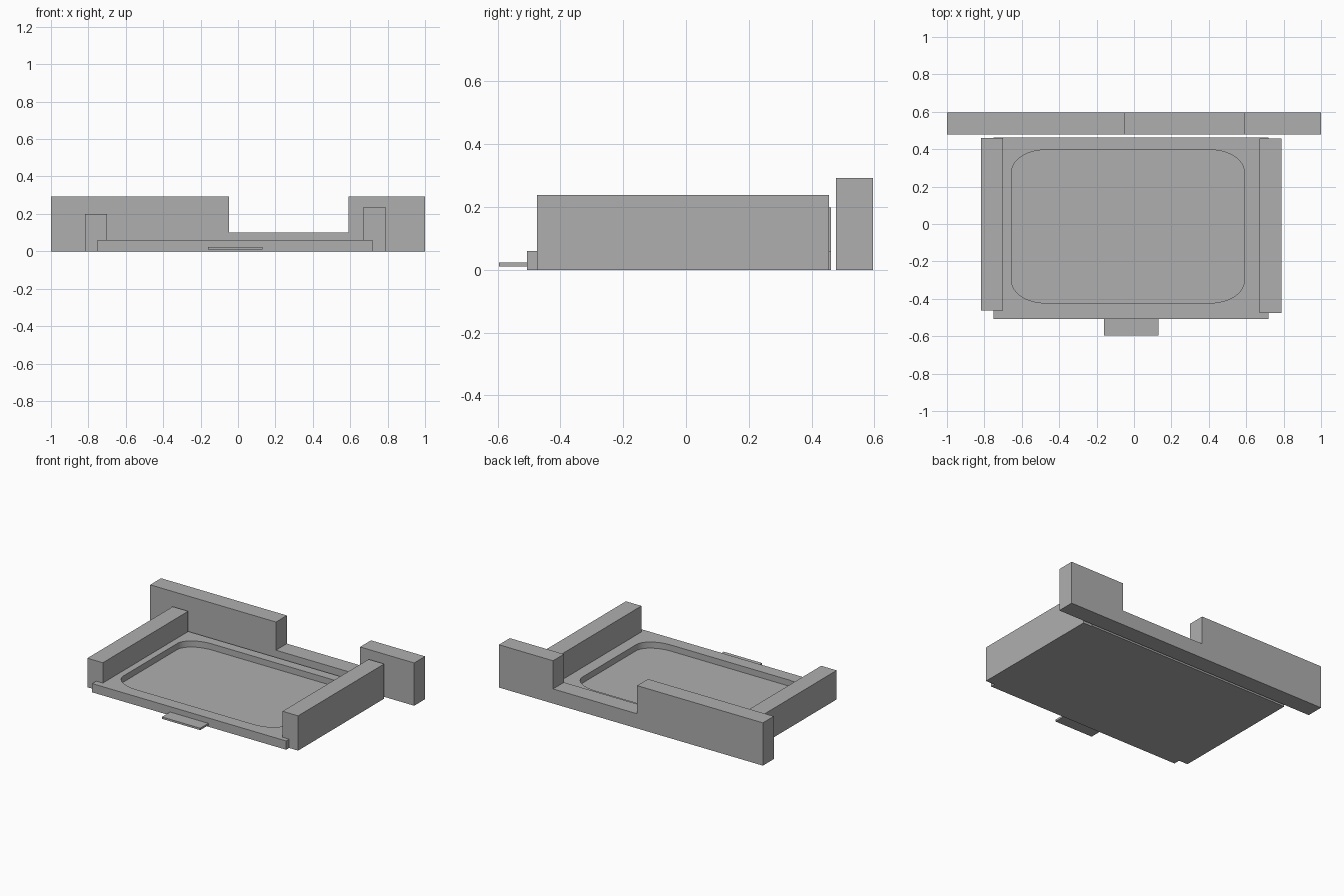
import bpy, bmesh, math

cube = bpy.data.objects.get("Cube")
if cube:
    bpy.data.objects.remove(cube, do_unlink=True)

grey = bpy.data.materials.new("plain_grey")
grey.use_nodes = True
COLOUR = (0.43, 0.43, 0.43, 1)
grey.diffuse_color = COLOUR
grey.node_tree.nodes["Principled BSDF"].inputs["Base Color"].default_value = COLOUR


def prism(name, outline, direction):
    """Extrude a closed outline along a direction."""
    bm = bmesh.new()
    face = bm.faces.new([bm.verts.new(p) for p in outline])
    top = bmesh.ops.extrude_face_region(bm, geom=[face])["geom"]
    bmesh.ops.translate(bm, vec=direction,
                        verts=[v for v in top if isinstance(v, bmesh.types.BMVert)])
    bmesh.ops.recalc_face_normals(bm, faces=bm.faces)
    mesh = bpy.data.meshes.new(name)
    bm.to_mesh(mesh)
    bm.free()
    mesh.materials.append(grey)
    obj = bpy.data.objects.new(name, mesh)
    bpy.context.collection.objects.link(obj)
    return obj


def box(name, x0, x1, y0, y1, z0, z1):
    base = [(x0, y0, z0), (x1, y0, z0), (x1, y1, z0), (x0, y1, z0)]
    return prism(name, base, (0, 0, z1 - z0))


def rounded_outline(x0, x1, y0, y1, rx, ry, z, steps=12):
    """Rectangle with elliptical corners."""
    corners = [(x1 - rx, y1 - ry), (x0 + rx, y1 - ry),
               (x0 + rx, y0 + ry), (x1 - rx, y0 + ry)]
    points = []
    for i, (cx, cy) in enumerate(corners):
        for s in range(steps + 1):
            a = math.pi / 2 * (i + s / steps)
            points.append((cx + rx * math.cos(a), cy + ry * math.sin(a), z))
    return points


# Base tray with a rounded recess
tray = box("base_tray", -0.75, 0.72, -0.507, 0.462, 0, 0.06)
cutter = prism("recess_cutter",
               rounded_outline(-0.655, 0.59, -0.422, 0.396, 0.18, 0.12, 0.018),
               (0, 0, 0.1))
cutter.hide_render = True
cut = tray.modifiers.new("recess", "BOOLEAN")
cut.operation = "DIFFERENCE"
cut.solver = "EXACT"
cut.object = cutter
bpy.context.view_layer.objects.active = tray
tray.select_set(True)
bpy.ops.object.modifier_apply(modifier=cut.name)
bpy.data.objects.remove(cutter, do_unlink=True)
bpy.ops.object.shade_smooth_by_angle(angle=math.radians(30))

# Side walls
box("right_side_wall", -0.817, -0.70, -0.463, 0.461, 0, 0.199)
box("left_side_wall", 0.67, 0.788, -0.475, 0.456, 0, 0.238)

# Back wall with a low opening
profile = [(-1, 0), (1, 0), (1, 0.293), (0.59, 0.293),
           (0.59, 0.1), (-0.047, 0.1), (-0.047, 0.293), (-1, 0.293)]
prism("back_wall", [(x, 0.478, z) for x, z in profile], (0, 0.118, 0))

# Front tab
box("front_tab", -0.16, 0.13, -0.595, -0.507, 0.01, 0.023)
